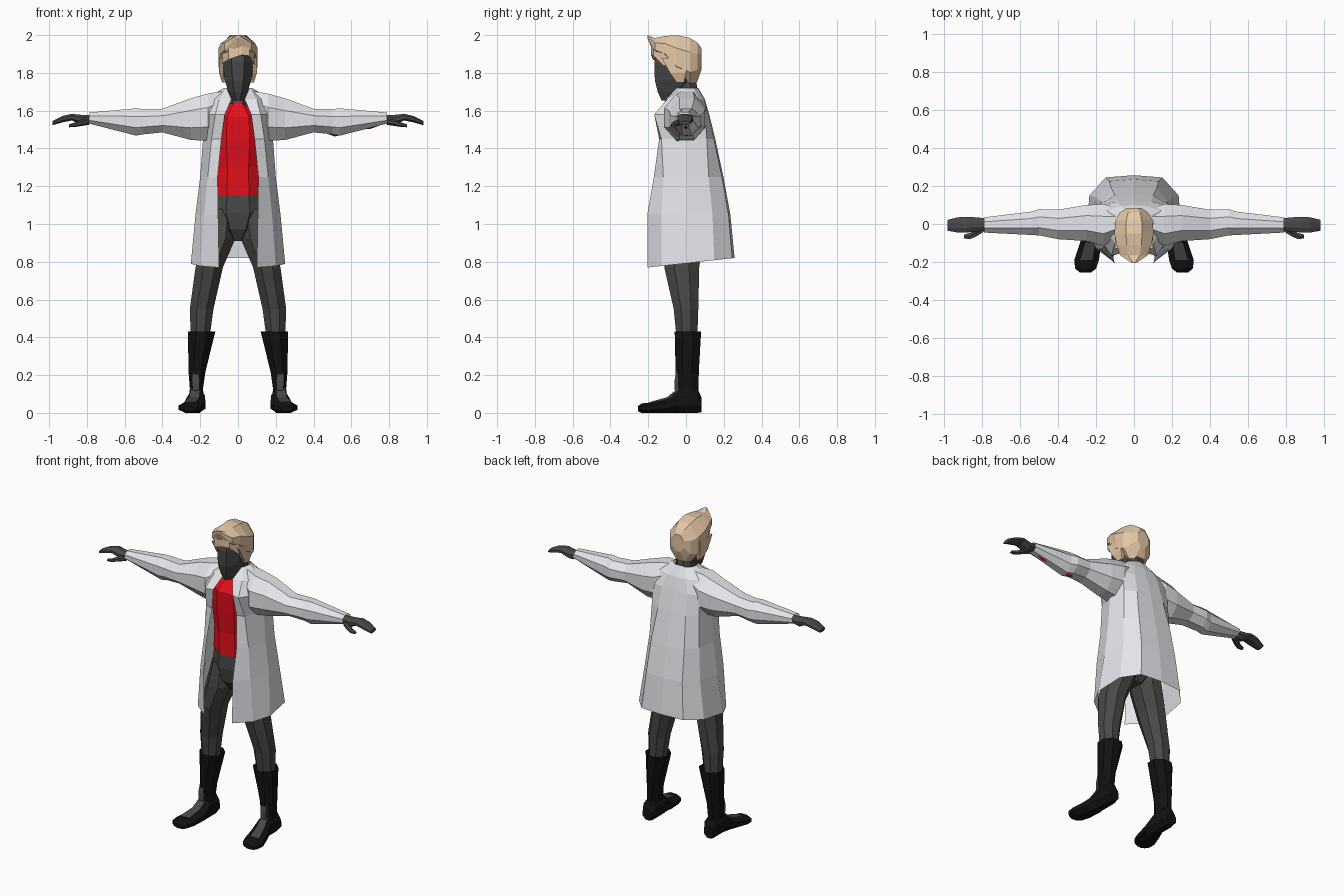
import bpy, bmesh
from math import cos, sin, pi


def material(name, rgb):
    m = bpy.data.materials.new(name)
    m.diffuse_color = (*rgb, 1)
    return m


BODY = material("dark_grey", (0.065, 0.065, 0.065))
BLACK = material("black", (0.006, 0.006, 0.006))
COAT = material("coat_white", (0.78, 0.79, 0.82))
RED = material("red", (0.8, 0.005, 0.012))
HAIR = material("blond", (0.78, 0.58, 0.38))


def finish(name, bm, mat, mirror):
    bmesh.ops.recalc_face_normals(bm, faces=bm.faces)
    mesh = bpy.data.meshes.new(name)
    bm.to_mesh(mesh)
    bm.free()
    mesh.materials.append(mat)
    ob = bpy.data.objects.new(name, mesh)
    bpy.context.collection.objects.link(ob)
    if mirror:
        ob.modifiers.new("Mirror", 'MIRROR')
    return ob


def loft(name, axis, rings, mat, n=8, mirror=False, caps=True):
    """Skin n-sided rings along an axis; each ring is (position, u0, u1, v0, v1)."""
    bm = bmesh.new()
    angles = [2 * pi * (i + 0.5) / n for i in range(n)]
    mu, mv = max(cos(a) for a in angles), max(sin(a) for a in angles)
    loops = []
    for t, u0, u1, v0, v1 in rings:
        loop = []
        for a in angles:
            u = (u0 + u1) / 2 + (u1 - u0) / 2 * cos(a) / mu
            v = (v0 + v1) / 2 + (v1 - v0) / 2 * sin(a) / mv
            loop.append(bm.verts.new({'x': (t, u, v), 'y': (u, t, v), 'z': (u, v, t)}[axis]))
        loops.append(loop)
    for a, b in zip(loops, loops[1:]):
        for i in range(n):
            j = (i + 1) % n
            bm.faces.new((a[i], a[j], b[j], b[i]))
    if caps:
        bm.faces.new(loops[0])
        bm.faces.new(loops[-1])
    return finish(name, bm, mat, mirror)


# Head and neck
loft("head", 'z', [(1.655, -.025, .025, -.13, -.06), (1.70, -.05, .05, -.15, .01),
                   (1.76, -.07, .07, -.165, .05), (1.86, -.082, .082, -.168, .06),
                   (1.93, -.075, .075, -.15, .05)], BODY)
loft("neck", 'z', [(1.58, -.06, .06, -.11, .06), (1.655, -.07, .07, -.085, .06),
                   (1.72, -.055, .055, -.06, .06), (1.78, -.05, .05, -.06, .05)], BODY)

# Hair with a peaked quiff at the front
hair = loft("hair", 'y', [(-.205, -.012, .012, 1.985, 2.0), (-.165, -.072, .072, 1.895, 1.985),
                          (-.11, -.092, .092, 1.86, 1.995), (-.05, -.103, .103, 1.765, 2.0),
                          (.02, -.098, .098, 1.73, 1.985), (.06, -.075, .075, 1.755, 1.96),
                          (.083, -.04, .04, 1.82, 1.93)], HAIR)
loft("sideburn", 'z', [(1.75, .07, .085, -.05, -.01), (1.80, .078, .1, -.085, 0),
                       (1.88, .075, .1, -.13, 0)], HAIR, n=4, mirror=True)
# Fringe swept unevenly across the brow
loft("fringe", 'x', [(-.085, -.12, -.06, 1.85, 1.93), (-.05, -.175, -.1, 1.87, 1.95),
                     (.02, -.185, -.1, 1.895, 1.97), (.06, -.172, -.1, 1.89, 1.95),
                     (.088, -.12, -.06, 1.84, 1.93)], HAIR, n=4)

# Shirt and hips
loft("shirt", 'z', [(1.15, -.14, .14, -.115, .10), (1.3, -.135, .135, -.115, .10),
                    (1.45, -.15, .15, -.13, .12), (1.57, -.14, .14, -.135, .11),
                    (1.645, -.05, .05, -.088, .07)], RED)
loft("hips", 'z', [(.91, -.04, .04, -.06, .05), (.97, -.10, .10, -.10, .09),
                   (1.06, -.15, .15, -.115, .11), (1.152, -.138, .138, -.11, .098)], BODY)

# Legs, boots and feet
loft("leg", 'z', [(.13, .185, .25, -.045, .055), (.40, .15, .25, -.05, .06),
                  (.55, .13, .255, -.065, .065), (.77, .08, .225, -.115, .07),
                  (.92, .015, .19, -.115, .09), (1.08, .01, .15, -.10, .09)],
     BODY, mirror=True)
loft("boot_shaft", 'z', [(.05, .18, .262, -.06, .07), (.13, .185, .255, -.055, .066),
                         (.22, .172, .262, -.055, .068), (.43, .12, .265, -.06, .08)],
     BLACK, mirror=True, caps=False)
loft("boot_foot", 'y', [(.083, .19, .255, .004, .08), (.06, .175, .265, 0, .13),
                        (-.04, .175, .265, 0, .13), (-.10, .172, .285, 0, .078),
                        (-.19, .185, .315, 0, .055), (-.235, .2, .31, 0, .05),
                        (-.255, .225, .285, .008, .035)], BLACK, mirror=True)
loft("instep", 'y', [(-.03, .20, .245, .09, .14), (-.10, .205, .26, .03, .083),
                     (-.19, .22, .285, .02, .058)], BODY, n=4, mirror=True)
loft("ankle_front", 'z', [(.12, .205, .24, -.062, -.03), (.17, .205, .245, -.061, -.03),
                          (.23, .215, .24, -.05, -.03)], BODY, n=4, mirror=True)

# Coat body: half cross-sections from the front edge round to the middle of the back
levels = [
    (.77, (.10, -.205), (.20, -.13), (.25, -.03), (.235, .15), (.15, .245), (0, .257)),
    (1.05, (.105, -.205), (.18, -.13), (.225, 0), (.20, .14), (.13, .225), (0, .235)),
    (1.25, (.108, -.17), (.16, -.12), (.2, 0), (.18, .12), (.12, .19), (0, .198)),
    (1.45, (.088, -.142), (.14, -.13), (.185, 0), (.17, .11), (.10, .148), (0, .155)),
    (1.58, (.07, -.155), (.12, -.168), (.2, -.04), (.17, .10), (.09, .118), (0, .123)),
    (1.66, (.035, -.105), (.10, -.10), (.18, 0), (.14, .07), (.07, .095), (0, .10)),
    (1.72, (.06, -.05), (.068, -.03), (.075, .01), (.065, .04), (.035, .06), (0, .065))]
bm = bmesh.new()
rows = []
for k, (z, *pts) in enumerate(levels):
    rows.append([bm.verts.new((x, y, z + (.11 * (y + .2) if k == 0 else 0))) for x, y in pts])
for a, b in zip(rows, rows[1:]):
    for i in range(len(a) - 1):
        bm.faces.new((a[i], a[i + 1], b[i + 1], b[i]))
finish("coat_body", bm, COAT, True)

# Sleeves
loft("sleeve", 'x', [(.07, -.06, .08, 1.52, 1.705), (.16, -.115, .105, 1.44, 1.69),
                     (.25, -.09, .10, 1.445, 1.665), (.40, -.08, .075, 1.485, 1.61),
                     (.50, -.06, .078, 1.475, 1.608), (.54, -.058, .065, 1.468, 1.612),
                     (.79, -.045, .035, 1.532, 1.59)], COAT, mirror=True, caps=False)
# Shirt sleeve showing through under one arm
loft("shirt_sleeve_elbow", 'x', [(.48, -.01, .015, 1.475, 1.52), (.51, -.022, .03, 1.464, 1.52),
                                 (.53, -.01, .02, 1.466, 1.52)], RED, n=6)
loft("shirt_sleeve_cuff", 'x', [(.66, -.01, .01, 1.5, 1.54), (.70, -.02, .02, 1.504, 1.54),
                                (.75, -.01, .01, 1.521, 1.54)], RED, n=6)

# Hands: palm with fingers curling down, and a thumb
loft("hand", 'x', [(.76, -.03, .028, 1.535, 1.575), (.83, -.042, .035, 1.525, 1.578),
                   (.88, -.044, .038, 1.548, 1.583), (.93, -.045, .035, 1.538, 1.572),
                   (.982, -.035, .022, 1.523, 1.545)], BODY, mirror=True)
loft("thumb", 'x', [(.79, -.04, -.01, 1.525, 1.56), (.835, -.068, -.03, 1.518, 1.55),
                    (.865, -.08, -.048, 1.513, 1.537), (.895, -.076, -.055, 1.512, 1.527)],
     BODY, n=6, mirror=True)
